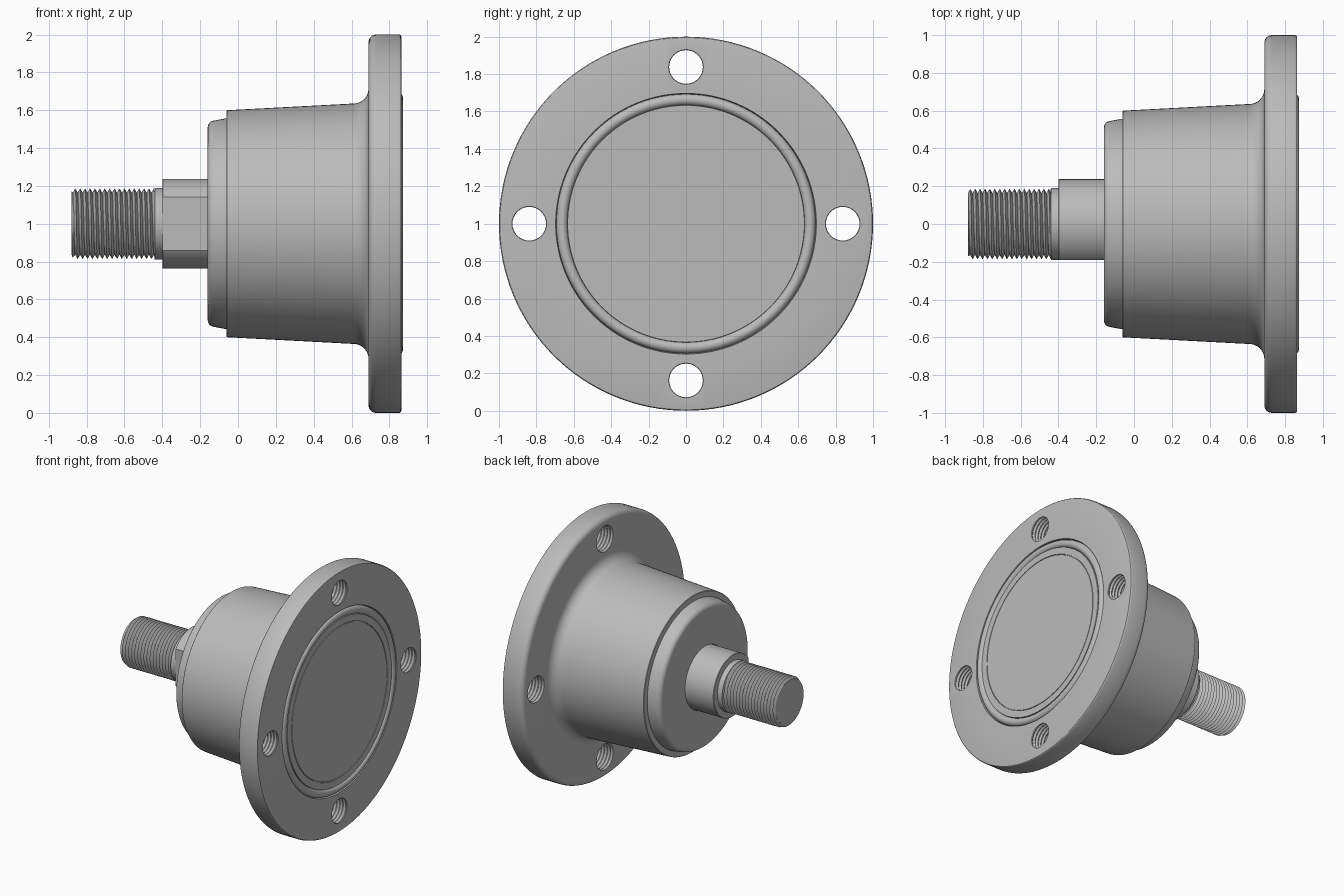
import bpy, bmesh
from math import sin, cos, pi, radians
from mathutils import Vector, Matrix

cube = bpy.data.objects.get("Cube")
if cube:
    bpy.data.objects.remove(cube, do_unlink=True)

steel = bpy.data.materials.new("grey steel")
steel.use_nodes = True
GREY = (0.5, 0.5, 0.5, 1)
steel.diffuse_color = GREY
steel.node_tree.nodes["Principled BSDF"].inputs["Base Color"].default_value = GREY

AXIS_Z = 1.0   # height of the turning axis


def finish(name, bm):
    bmesh.ops.remove_doubles(bm, verts=bm.verts[:], dist=1e-5)
    bmesh.ops.recalc_face_normals(bm, faces=bm.faces[:])
    mesh = bpy.data.meshes.new(name)
    bm.to_mesh(mesh)
    bm.free()
    mesh.materials.append(steel)
    obj = bpy.data.objects.new(name, mesh)
    bpy.context.collection.objects.link(obj)
    return obj


def lathe(profile, y=0, z=AXIS_Z, steps=96, closed=False):
    """Turn (x, radius) points round an axis along x."""
    bm = bmesh.new()
    verts = [bm.verts.new((x, 0, r)) for x, r in profile]
    pairs = list(zip(verts, verts[1:]))
    if closed:
        pairs.append((verts[-1], verts[0]))
    edges = [bm.edges.new(p) for p in pairs]
    bmesh.ops.spin(bm, geom=verts + edges, cent=(0, 0, 0), axis=(1, 0, 0),
                   angle=2 * pi, steps=steps, use_merge=False)
    bmesh.ops.remove_doubles(bm, verts=bm.verts[:], dist=1e-5)
    bmesh.ops.translate(bm, verts=bm.verts[:], vec=(0, y, z))
    return bm


def arc(cx, cr, radius, start, end, steps=6):
    angles = [radians(start + (end - start) * i / steps) for i in range(steps + 1)]
    return [(cx + radius * cos(a), cr + radius * sin(a)) for a in angles]


# Housing: tapered body, filleted flange, seal groove and end plate line
profile = [(-0.06, 0), (-0.06, 0.597), (-0.057, 0.6)]
profile += arc(0.61, 0.715, 0.08, 267, 360, 8)
profile += arc(0.73, 0.96, 0.04, 180, 90)
profile += arc(0.853, 0.99, 0.01, 90, 0, 3)
profile += [(0.863, 0.697), (0.82, 0.69), (0.82, 0.638), (0.863, 0.633),
            (0.863, 0.582), (0.857, 0.582), (0.857, 0.577), (0.863, 0.577), (0.863, 0)]
housing = finish("flanged_housing", lathe(profile, steps=128))

# Four threaded holes through the flange
PITCH = 0.026
hole = [(0.6, 0), (0.6, 0.1)]
for i in range(12):
    x = 0.612 + i * PITCH
    hole += [(x, 0.1), (x + PITCH / 2, 0.09)]
hole += [(0.94, 0.1), (0.94, 0)]
cutters = []
for i in range(4):
    a = i * pi / 2
    cutter = finish("hole_cutter", lathe(hole, 0.838 * cos(a), AXIS_Z + 0.838 * sin(a), 32))
    cutter.hide_render = True
    cutters.append(cutter)
    mod = housing.modifiers.new("hole", 'BOOLEAN')
    mod.operation, mod.solver, mod.object = 'DIFFERENCE', 'EXACT', cutter
graph = bpy.context.evaluated_depsgraph_get()
drilled = bpy.data.meshes.new_from_object(housing.evaluated_get(graph))
housing.modifiers.clear()
housing.data = drilled
for cutter in cutters:
    bpy.data.objects.remove(cutter, do_unlink=True)

# Seal ring standing slightly proud of the flange face
ring = arc(0.843, 0.663, 0.03, 0, 345, 23)
finish("seal_ring", lathe(ring, closed=True))

# Rounded cap with a clearance hole for the shaft
cap = [(-0.05, 0.24), (-0.16, 0.24), (-0.16, 0.5)]
cap += arc(-0.125, 0.51, 0.035, 180, 105)
cap += [(-0.07, 0.556), (-0.05, 0.556)]
finish("end_cap", lathe(cap, closed=True))

# Shaft collar with one wrench flat at the front
bm = lathe([(-0.05, 0), (-0.05, 0.237), (-0.397, 0.237), (-0.4, 0.234), (-0.4, 0)])
cut = bmesh.ops.bisect_plane(bm, geom=bm.verts[:] + bm.edges[:] + bm.faces[:],
                             plane_co=(0, -0.19, 0), plane_no=(0, -1, 0), clear_outer=True)
bmesh.ops.holes_fill(bm, edges=[e for e in cut["geom_cut"] if isinstance(e, bmesh.types.BMEdge)])
finish("shaft_collar", bm)

# Plain neck and the core of the threaded end
finish("shaft_neck", lathe([(-0.39, 0), (-0.39, 0.19), (-0.44, 0.19), (-0.444, 0.165),
                            (-0.88, 0.165), (-0.88, 0)]))

# Helical thread: crest and root rows climb one pitch per turn
bm = bmesh.new()
START, END, SIDES = -0.88, -0.44, 64
ROWS = 2 * int((END - START) / PITCH + 3)
grid = []
for row in range(ROWS):
    line = []
    for k in range(SIDES):
        x = START - PITCH + PITCH * (row / 2 + k / SIDES)
        x = min(max(x, START), END)
        r = 0.187 if row % 2 else 0.164
        r = min(r, 0.172 + (x - START))
        a = 2 * pi * k / SIDES
        line.append(bm.verts.new((x, r * cos(a), AXIS_Z + r * sin(a))))
    grid.append(line)
for row in range(ROWS - 3):
    for k in range(SIDES):
        wrap = k == SIDES - 1
        n, up = (0, 2) if wrap else (k + 1, 0)
        bm.faces.new((grid[row][k], grid[row][n] if not wrap else grid[row + up][n],
                      grid[row + 1 + up][n], grid[row + 1][k]))
bmesh.ops.dissolve_degenerate(bm, dist=1e-5, edges=bm.edges[:])
finish("shaft_thread", bm)

# Smooth curved surfaces, keep machined edges crisp
for obj in bpy.context.scene.objects:
    if obj.type == 'MESH' and steel.name in obj.data.materials:
        bpy.ops.object.select_all(action='DESELECT')
        obj.select_set(True)
        bpy.context.view_layer.objects.active = obj
        bpy.ops.object.shade_smooth_by_angle(angle=radians(30))
